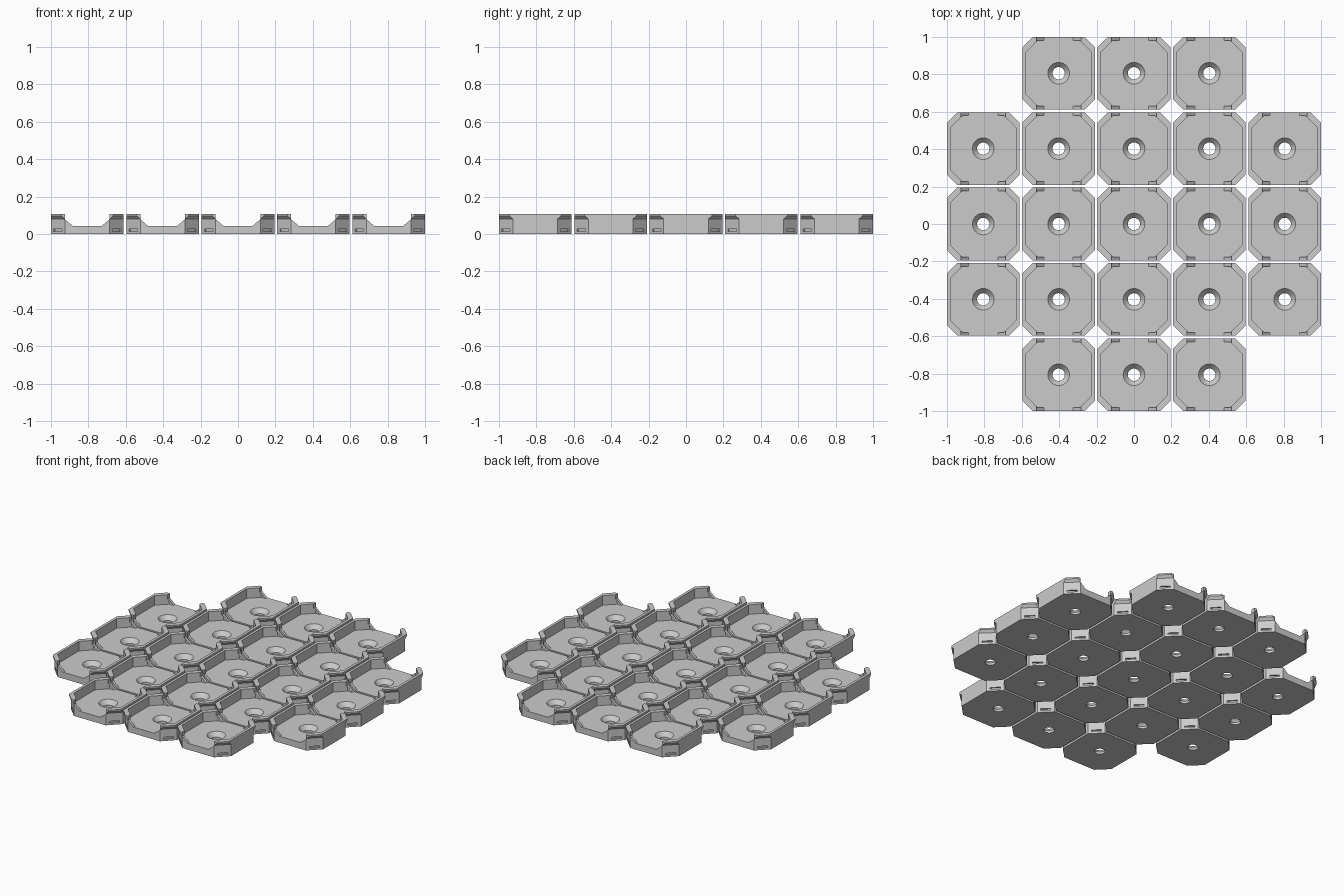
import bpy, bmesh, math
from mathutils import Matrix

cube = bpy.data.objects.get("Cube")
if cube:
    bpy.data.objects.remove(cube, do_unlink=True)

PITCH, HALF, TOP, FLOOR = 0.403, 0.194, 0.107, 0.043

grey = bpy.data.materials.new("light_grey")
grey.use_nodes = True
grey.diffuse_color = (0.6, 0.6, 0.6, 1)
grey.node_tree.nodes["Principled BSDF"].inputs["Base Color"].default_value = (0.6, 0.6, 0.6, 1)


def octagon(half, cut, z):
    """Square ring with cut corners."""
    k = half - cut
    return [(half, -k, z), (half, k, z), (k, half, z), (-k, half, z),
            (-half, k, z), (-half, -k, z), (-k, -half, z), (k, -half, z)]


def circle(r, z, n=32):
    return [(r * math.cos(2 * math.pi * i / n), r * math.sin(2 * math.pi * i / n), z)
            for i in range(n)]


def loft(bm, rings):
    """Closed solid through rings of equal length."""
    rows = [[bm.verts.new(p) for p in ring] for ring in rings]
    for a, b in zip(rows, rows[1:]):
        for i in range(len(a)):
            j = (i + 1) % len(a)
            bm.faces.new((a[i], a[j], b[j], b[i]))
    bm.faces.new(rows[0][::-1])
    bm.faces.new(rows[-1])


def make_object(name, bm):
    bmesh.ops.recalc_face_normals(bm, faces=bm.faces)
    mesh = bpy.data.meshes.new(name)
    bm.to_mesh(mesh)
    bm.free()
    mesh.materials.append(grey)
    obj = bpy.data.objects.new(name, mesh)
    bpy.context.collection.objects.link(obj)
    return obj


def solid(name, rings):
    bm = bmesh.new()
    loft(bm, rings)
    return make_object(name, bm)


# Tile block: cut corners with a snap lip near the top
body = solid("tile_block", [octagon(HALF, cut, z) for z, cut in
             ((0, 0.075), (0.08, 0.075), (0.097, 0.055), (TOP, 0.055))])

# Tray pocket
pocket = solid("pocket_cutter", [octagon(0.176, 0.064, z) for z in (FLOOR, 0.2)])

# Sloped openings through the front and back walls
profile = [(-0.078, FLOOR), (0.078, FLOOR), (0.119, 0.078),
           (0.119, 0.2), (-0.119, 0.2), (-0.119, 0.078)]
opening = solid("opening_cutter", [[(x, y, z) for x, z in profile] for y in (-0.3, 0.3)])

# Countersunk screw hole
hole = solid("hole_cutter", [circle(r, z) for r, z in
             ((0.033, -0.05), (0.033, 0.015), (0.058, FLOOR), (0.058, 0.06))])

# Narrow catch slots low on the four corner faces
bm = bmesh.new()
for i in range(4):
    turn = Matrix.Rotation(math.pi / 4 + i * math.pi / 2, 4, 'Z')
    place = Matrix.Translation((0.2213, 0, 0.019)) @ Matrix.Diagonal((0.02, 0.064, 0.012, 1))
    bmesh.ops.create_cube(bm, size=1, matrix=turn @ place)
slots = make_object("slot_cutter", bm)

cutters = [pocket, opening, hole, slots]
for cutter in cutters:
    cutter.hide_render = True
    mod = body.modifiers.new(cutter.name, 'BOOLEAN')
    mod.operation = 'DIFFERENCE'
    mod.solver = 'EXACT'
    mod.object = cutter

graph = bpy.context.evaluated_depsgraph_get()
tile_mesh = bpy.data.meshes.new_from_object(body.evaluated_get(graph))
tile_mesh.name = "tile"
tile_mesh.materials.clear()
tile_mesh.materials.append(grey)
for obj in cutters + [body]:
    bpy.data.objects.remove(obj, do_unlink=True)

# Smooth only the screw hole walls
for face in tile_mesh.polygons:
    face.material_index = 0
    near = math.hypot(face.center.x, face.center.y) < 0.06
    face.use_smooth = near and abs(face.normal.z) < 0.9
tile_mesh.set_sharp_from_angle(angle=math.radians(30))

# Five by five grid of tiles without its corners
for row in range(-2, 3):
    for col in range(-2, 3):
        if abs(row) + abs(col) < 4:
            tile = bpy.data.objects.new(f"tile_row{row + 3}_column{col + 3}", tile_mesh)
            tile.location = (col * PITCH, row * PITCH, 0)
            bpy.context.collection.objects.link(tile)
